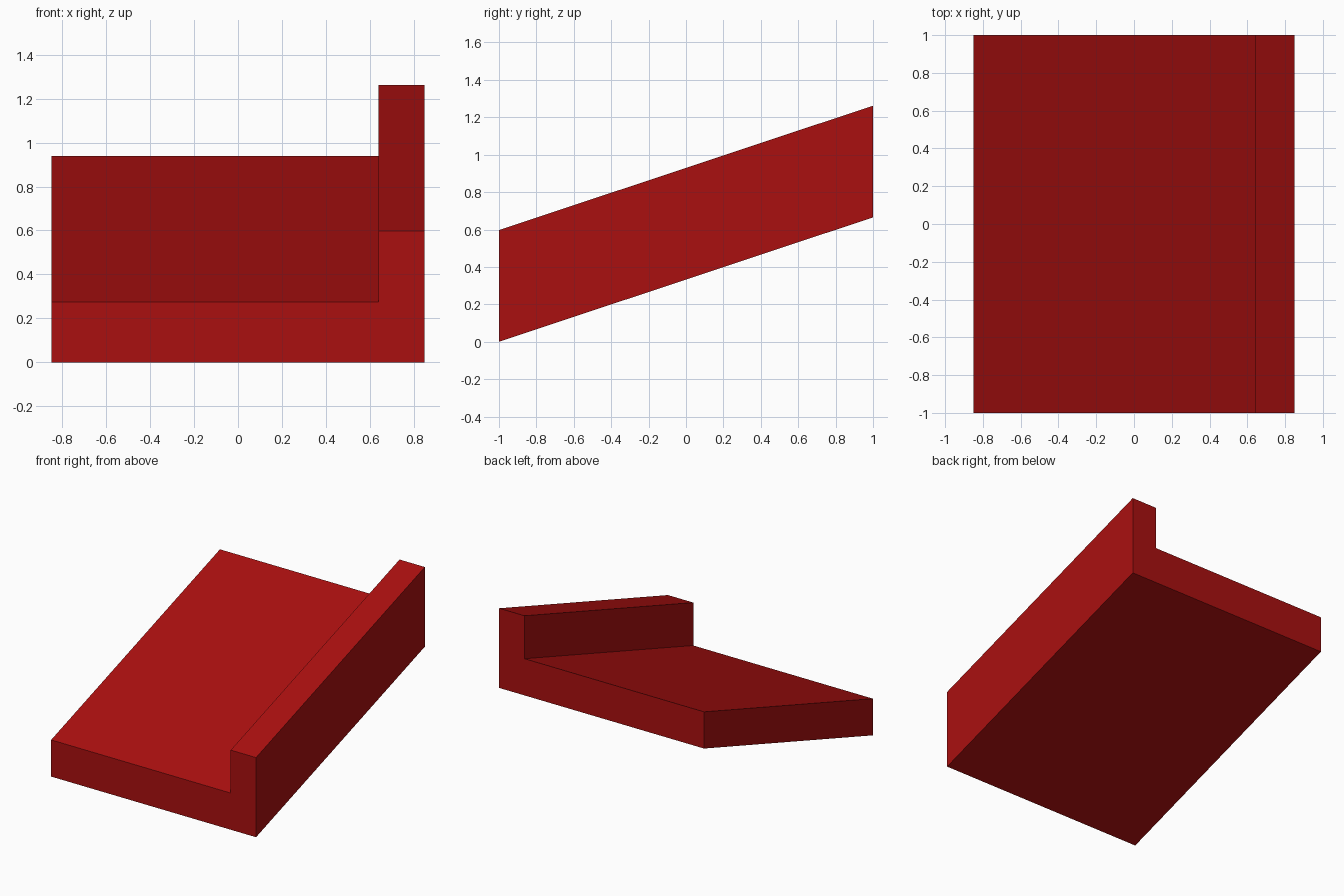
import bpy
import bmesh
from mathutils import Vector

cube = bpy.data.objects.get("Cube")
if cube:
    bpy.data.objects.remove(cube, do_unlink=True)

# Single flat red
red = bpy.data.materials.new("deep red")
red.use_nodes = True
colour = (0.40, 0.005, 0.005, 1)
red.diffuse_color = colour
red.node_tree.nodes["Principled BSDF"].inputs["Base Color"].default_value = colour

HALF_WIDTH, HALF_LENGTH, RISE = 0.85, 1.0, 0.665
SLAB_HEIGHT, CURB_HEIGHT, CURB_INNER = 0.275, 0.597, 0.64

# L-shaped cross-section: slab with a raised curb on the left edge
profile = [
    (-HALF_WIDTH, 0),
    (HALF_WIDTH, 0),
    (HALF_WIDTH, CURB_HEIGHT),
    (CURB_INNER, CURB_HEIGHT),
    (CURB_INNER, SLAB_HEIGHT),
    (-HALF_WIDTH, SLAB_HEIGHT),
]

# Sweep the section backwards and upwards, keeping the ends vertical
bm = bmesh.new()
front = bm.faces.new([bm.verts.new((x, -HALF_LENGTH, z)) for x, z in profile])
swept = bmesh.ops.extrude_face_region(bm, geom=[front], use_keep_orig=True)
back_verts = [v for v in swept["geom"] if isinstance(v, bmesh.types.BMVert)]
bmesh.ops.translate(bm, verts=back_verts, vec=Vector((0, 2 * HALF_LENGTH, RISE)))
bmesh.ops.recalc_face_normals(bm, faces=bm.faces)

mesh = bpy.data.meshes.new("sloped_ramp_with_curb")
bm.to_mesh(mesh)
bm.free()
mesh.materials.append(red)
ramp = bpy.data.objects.new("sloped_ramp_with_curb", mesh)
bpy.context.collection.objects.link(ramp)
